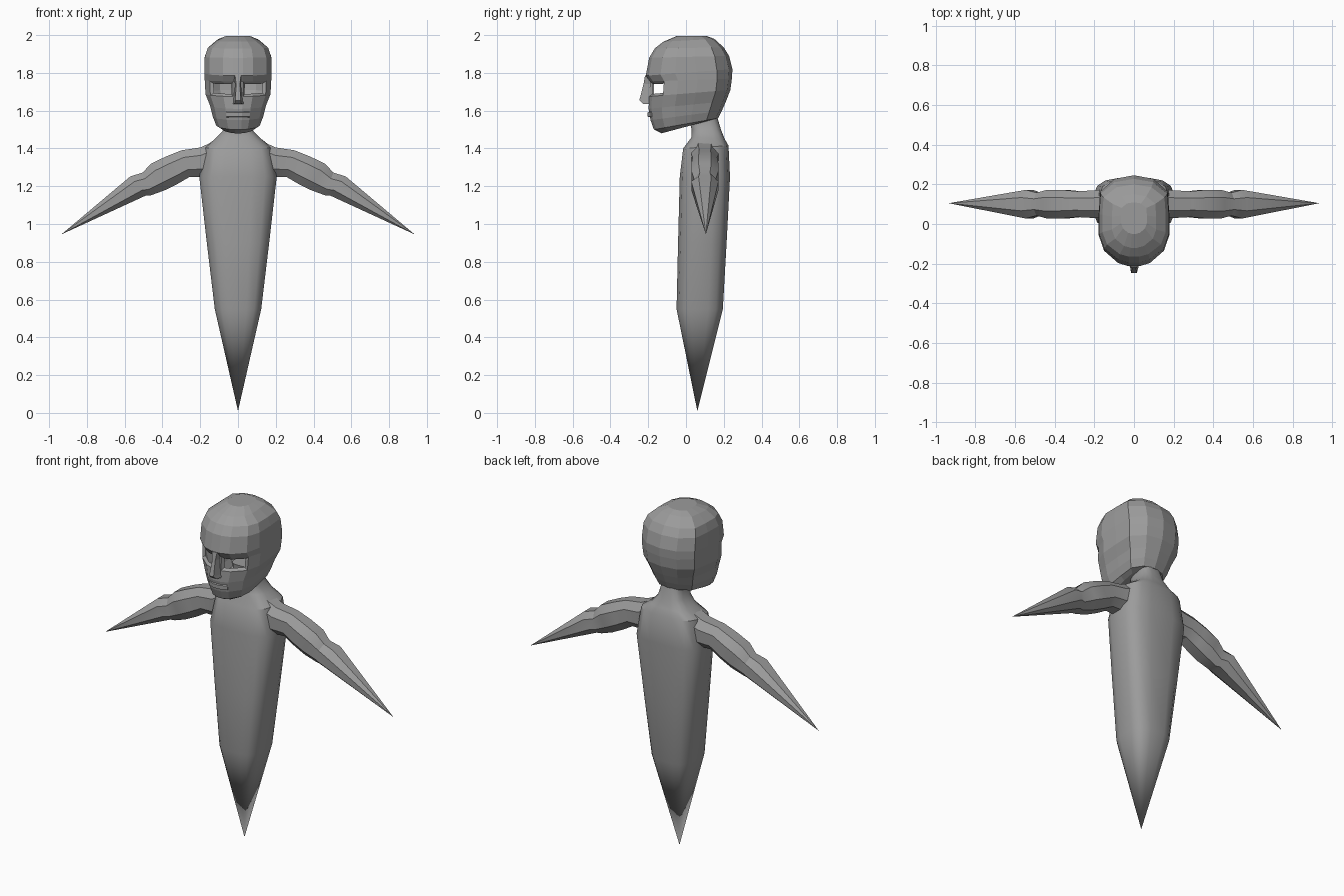
import bpy, bmesh, math
from mathutils import Vector

if "Cube" in bpy.data.objects:
    bpy.data.objects.remove(bpy.data.objects["Cube"])

grey = bpy.data.materials.new("plain grey")
grey.diffuse_color = (0.33, 0.33, 0.33, 1)
grey.use_nodes = True
grey.node_tree.nodes["Principled BSDF"].inputs["Base Color"].default_value = grey.diffuse_color


def finish(bm, name, angle=None):
    bmesh.ops.recalc_face_normals(bm, faces=bm.faces)
    me = bpy.data.meshes.new(name)
    bm.to_mesh(me)
    bm.free()
    me.materials.append(grey)
    ob = bpy.data.objects.new(name, me)
    bpy.context.collection.objects.link(ob)
    if angle:
        bpy.ops.object.select_all(action='DESELECT')
        ob.select_set(True)
        bpy.context.view_layer.objects.active = ob
        bpy.ops.object.shade_smooth_by_angle(angle=math.radians(angle))
    return ob


def loft(rings, tip=None):
    """Skin closed rings; cap the start, end in a tip or a cap."""
    bm = bmesh.new()
    loops = [[bm.verts.new(p) for p in r] for r in rings]
    n = len(loops[0])
    grid = [[bm.faces.new((a[i], a[(i + 1) % n], b[(i + 1) % n], b[i]))
             for i in range(n)] for a, b in zip(loops, loops[1:])]
    bm.faces.new(loops[0])
    if tip:
        t = bm.verts.new(tip)
        for i in range(n):
            bm.faces.new((loops[-1][i], loops[-1][(i + 1) % n], t))
    else:
        bm.faces.new(loops[-1])
    return bm, grid


def squarish(n, power):
    """Unit rounded-square section."""
    out = []
    for i in range(n):
        a = 2 * math.pi * (i + 0.5) / n
        c, s = math.cos(a), math.sin(a)
        out.append((math.copysign(abs(c) ** (2 / power), c),
                    math.copysign(abs(s) ** (2 / power), s)))
    m = max(p[0] for p in out)
    return [(x / m, y / m) for x, y in out]


# Torso and neck: (z front, z back, half width, y front, y back)
torso = [(1.62, 1.62, .065, .01, .15), (1.54, 1.55, .065, .02, .17),
         (1.50, 1.50, .075, .03, .185), (1.46, 1.45, .115, .03, .205),
         (1.40, 1.415, .175, -.015, .225), (1.25, 1.25, .205, -.033, .233),
         (0.90, 0.90, .165, -.042, .215), (0.55, 0.55, .123, -.05, .195)]
sec = squarish(16, 3.2)
rings = []
for zf, zb, hx, yf, yb in torso:
    rings.append([(hx * u, yf + (yb - yf) * (v + 1) / 2,
                   zf + (zb - zf) * (v + 1) / 2) for u, v in sec])
bm, _ = loft(rings, (0, .06, .01))
finish(bm, "torso", 35)

# Arms: (top x, top z, bottom x, bottom z, half depth)
arm = [(.10, 1.45, .12, 1.27, .075), (.20, 1.405, .185, 1.25, .07),
       (.30, 1.39, .255, 1.25, .065), (.38, 1.358, .315, 1.215, .072),
       (.46, 1.32, .385, 1.18, .072), (.505, 1.272, .46, 1.152, .058),
       (.57, 1.252, .485, 1.152, .072)]
sec = squarish(8, 2.3)
for side, name in ((1, "right_arm"), (-1, "left_arm")):
    rings = []
    for tx, tz, bx, bz, hy in arm:
        top, bot = Vector((tx, .1, tz)), Vector((bx, .1, bz))
        ring = [(top + bot) / 2 + (top - bot) / 2 * u + Vector((0, hy * v, 0))
                for u, v in sec]
        rings.append([(p.x * side, p.y, p.z) for p in ring])
    bm, _ = loft(rings, (.935 * side, .105, .945))
    finish(bm, name, 30)

# Head: (y front, z front, y back, z back, half width), chin to crown
head = [(-.13, 1.48, .13, 1.55, .085), (-.17, 1.50, .17, 1.56, .115),
        (-.188, 1.55, .19, 1.60, .133), (-.198, 1.61, .212, 1.65, .147),
        (-.195, 1.675, .235, 1.71, .172), (-.19, 1.755, .243, 1.77, .176),
        (-.213, 1.785, .246, 1.82, .178), (-.195, 1.88, .228, 1.89, .176),
        (-.165, 1.93, .20, 1.935, .16), (-.12, 1.965, .15, 1.98, .112),
        (-.05, 1.995, .11, 1.995, .065)]
# Half section: (width fraction, depth fraction), front to back
half = [(.15, 0), (.45, .035), (.85, .17), (1, .34), (1, .58), (.96, .82),
        (.55, .96)]
sec = half + [(0, 1)] + [(-u, t) for u, t in reversed(half)]
rings = [[(hx * u, yf + (yb - yf) * t, zf + (zb - zf) * t) for u, t in sec]
         for yf, zf, yb, zb, hx in head]
bm, grid = loft(rings)
bmesh.ops.recalc_face_normals(bm, faces=bm.faces)
# Open eye sockets with a sunken rim
n = len(sec)
for cols in ((0, 1), (n - 3, n - 2)):
    eye = [grid[4][c] for c in cols]
    bmesh.ops.inset_region(bm, faces=eye, thickness=.014, depth=-.014,
                           use_even_offset=True)
    bmesh.ops.delete(bm, geom=eye, context='FACES')
finish(bm, "head")

# Nose wedge: (z, half width, y front, y back)
nose = [(1.785, .026, -.217, -.17), (1.74, .016, -.225, -.17),
        (1.655, .024, -.247, -.17), (1.635, .030, -.225, -.17)]
rings = [[(-w * 1.2, yb, z), (-w * .6, yf, z), (w * .6, yf, z),
          (w * 1.2, yb, z)] for z, w, yf, yb in nose]
bm, _ = loft(rings)
finish(bm, "nose")

# Lips: a shallow ridge on the lower face
bm, _ = loft([[(x, -.18, 1.565), (x, y, 1.568), (x, y, 1.59), (x, -.18, 1.6)]
              for x, y in ((-.06, -.185), (-.02, -.203), (.02, -.203), (.06, -.185))])
finish(bm, "lips")
